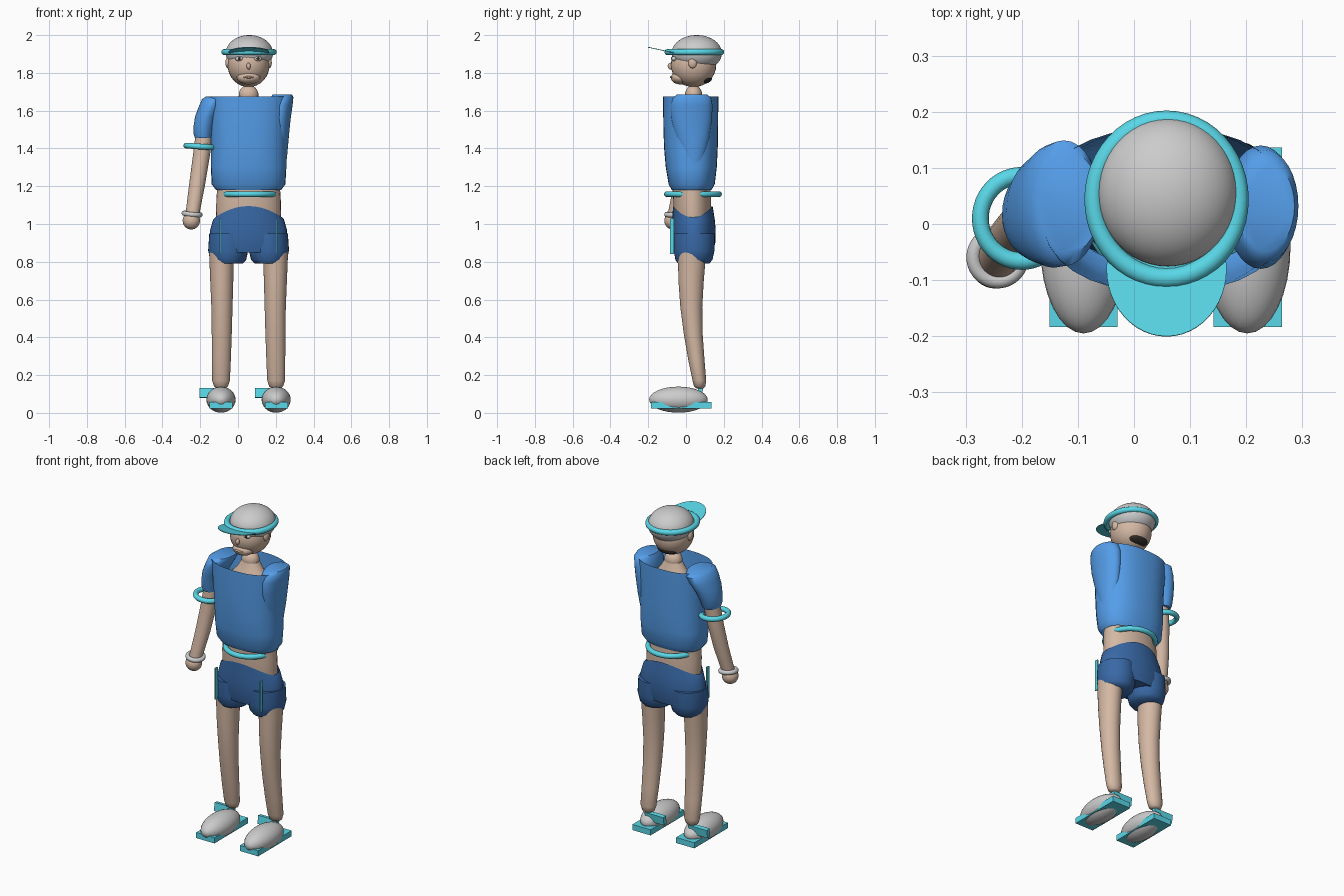
import bpy, bmesh
from math import sin, cos, pi, radians, copysign


def mat(name, rgb):
    m = bpy.data.materials.new(name)
    m.diffuse_color = (*rgb, 1)
    return m


SKIN = mat("skin", (0.66, 0.48, 0.37))
BLUE = mat("blue", (0.09, 0.34, 0.82))
NAVY = mat("navy", (0.04, 0.14, 0.38))
TEAL = mat("teal", (0.10, 0.68, 0.80))
DARK = mat("dark", (0.03, 0.025, 0.02))
WHITE = mat("white", (0.80, 0.80, 0.80))


def finish(name, m, smooth=True):
    o = bpy.context.object
    o.name = name
    o.data.materials.append(m)
    if smooth:
        bpy.ops.object.shade_smooth_by_angle(angle=radians(50))
    return o


def ball(name, loc, r, m, rot=(0, 0, 0), seg=32):
    bpy.ops.mesh.primitive_uv_sphere_add(segments=seg, ring_count=seg // 2, location=loc, rotation=rot)
    bpy.context.object.scale = r
    return finish(name, m)


def ring(name, loc, major, minor, m, rot=(0, 0, 0), sc=(1, 1, 1)):
    bpy.ops.mesh.primitive_torus_add(location=loc, rotation=rot, major_radius=major, minor_radius=minor,
                                     major_segments=48, minor_segments=12)
    bpy.context.object.scale = sc
    return finish(name, m)


def box(name, loc, size, m, rot=(0, 0, 0)):
    bpy.ops.mesh.primitive_cube_add(size=1, location=loc, rotation=rot)
    bpy.context.object.scale = size
    return finish(name, m, False)


def loft(name, rings, m, caps=(True, True), power=1.0, wave=0.0, n=32):
    """Skin horizontal elliptical rings (x, y, z, rx, ry), listed bottom to top."""
    bm = bmesh.new()
    loops = []
    for k, (x, y, z, rx, ry) in enumerate(rings):
        lp = []
        for i in range(n):
            a = 2 * pi * i / n
            c, s = cos(a), sin(a)
            dz = wave * s * s if k == len(rings) - 1 else 0
            lp.append(bm.verts.new((x + rx * copysign(abs(c) ** power, c),
                                    y + ry * copysign(abs(s) ** power, s), z + dz)))
        loops.append(lp)
    for a, b in zip(loops, loops[1:]):
        for i in range(n):
            j = (i + 1) % n
            bm.faces.new((a[i], a[j], b[j], b[i]))
    if caps[0]:
        bm.faces.new(loops[0][::-1])
    if caps[1]:
        bm.faces.new(loops[-1])
    me = bpy.data.meshes.new(name)
    bm.to_mesh(me)
    bm.free()
    o = bpy.data.objects.new(name, me)
    bpy.context.collection.objects.link(o)
    bpy.ops.object.select_all(action='DESELECT')
    o.select_set(True)
    bpy.context.view_layer.objects.active = o
    return finish(name, m)


CX = 0.056

# Head and face
ball("head", (CX, 0.04, 1.842), (0.111, 0.12, 0.117), SKIN)
ball("jaw", (CX, -0.03, 1.775), (0.062, 0.05, 0.036), SKIN)
ball("nose", (CX, -0.083, 1.836), (0.011, 0.014, 0.018), SKIN, seg=16)
ball("mouth", (CX, -0.073, 1.777), (0.03, 0.012, 0.007), SKIN, seg=16)
for side, s in (("left", -1), ("right", 1)):
    ball(side + "_ear", (CX + s * 0.109, 0.035, 1.853), (0.014, 0.023, 0.029), SKIN, seg=16)
    ball(side + "_eye", (CX + s * 0.05, -0.063, 1.875), (0.021, 0.014, 0.013), WHITE, seg=16)
    ball(side + "_pupil", (CX + s * 0.05, -0.073, 1.876), (0.008, 0.007, 0.008), DARK, seg=12)
ball("hair_patch", (CX, 0.102, 1.765), (0.06, 0.036, 0.022), DARK, rot=(radians(15), 0, 0))

# Cap: dome, band and tilted brim
ball("cap_dome", (0.06, 0.057, 1.905), (0.125, 0.133, 0.095), WHITE, seg=48)
ring("cap_band", (0.058, 0.044, 1.91), 0.13, 0.0165, TEAL, sc=(1, 1.08, 1))
bpy.ops.mesh.primitive_cylinder_add(vertices=48, radius=1, depth=1, location=(0.058, -0.08, 1.91),
                                    rotation=(radians(-12), 0, 0))
bpy.context.object.scale = (0.107, 0.123, 0.004)
finish("cap_brim", TEAL)

# Neck and bare torso
ball("neck", (CX, 0.04, 1.685), (0.052, 0.045, 0.05), SKIN)
loft("torso", [(CX, .04, .95, .165, .09), (CX, .035, 1.05, .172, .1), (CX, .033, 1.12, .171, .1),
               (CX, .03, 1.2, .166, .1), (CX, .03, 1.4, .15, .1), (CX, .035, 1.57, .14, .09),
               (CX, .04, 1.63, .08, .06), (CX, .04, 1.69, .045, .04)], SKIN)
ring("waist_band", (0.06, 0.037, 1.158), 0.138, 0.015, TEAL)

# Open-topped shirt with one sleeve and one empty shoulder
loft("shirt", [(CX, .03, 1.18, .172, .105), (CX, .03, 1.21, .195, .122), (CX, .028, 1.3, .2, .135),
               (CX, .026, 1.4, .2, .142), (.055, .025, 1.52, .205, .145), (.055, .025, 1.62, .215, .146),
               (.055, .025, 1.675, .22, .146)], BLUE, caps=(False, False), power=0.85)
loft("empty_shoulder", [(.215, .04, 1.28, .035, .04), (.217, .04, 1.36, .043, .06), (.219, .035, 1.46, .05, .09),
                        (.223, .03, 1.56, .056, .108), (.226, .03, 1.63, .063, .11),
                        (.234, .032, 1.67, .059, .1), (.234, .032, 1.685, .052, .08)], BLUE)
loft("sleeve", [(-.183, .012, 1.455, .045, .06), (-.184, .014, 1.475, .051, .068), (-.178, .018, 1.52, .057, .08),
                (-.165, .025, 1.57, .062, .095), (-.143, .032, 1.62, .065, .11),
                (-.125, .037, 1.66, .066, .112), (-.115, .038, 1.675, .055, .09)], BLUE)

# Arm, hand and bracelets
loft("arm", [(-.248, -.068, 1.0, .034, .034), (-.24, -.058, 1.06, .037, .037), (-.218, -.025, 1.2, .042, .042),
             (-.194, 0, 1.36, .045, .046), (-.178, .012, 1.48, .046, .048)], SKIN, n=24)
ball("hand", (-.247, -.07, 1.018), (.046, .045, .047), SKIN)
ring("arm_band", (-.2, .01, 1.41), .074, .015, TEAL, rot=(0, radians(4), 0), sc=(1, 1.03, 1))
ring("wrist_band", (-.243, -.059, 1.053), .043, .013, WHITE, rot=(radians(4), radians(6), 0))

# Shorts with leg openings and front stripes
loft("shorts", [(CX, .043, .85, .2, .1), (CX, .043, .9, .208, .112), (CX, .042, .97, .203, .115),
                (CX, .04, 1.025, .187, .112), (CX, .036, 1.035, .177, .105)], NAVY, caps=(True, False), wave=0.06)
for side, s in (("left", -1), ("right", 1)):
    x = CX + s * 0.108
    loft(side + "_shorts_leg", [(x, .04, .79, .075, .082), (x, .042, .81, .095, .098),
                                (x, .043, .86, .106, .108), (x, .043, .95, .1, .108)], NAVY)
    box(side + "_stripe", (CX + s * .15, -.074, .935), (.007, .02, .19), TEAL)

# Legs, shoes, soles and heel tabs
for side, s in (("left", -1), ("right", 1)):
    f = CX + s * 0.146
    loft(side + "_leg", [(f, .073, .13, .02, .018), (f, .072, .14, .037, .03), (f, .071, .17, .047, .036),
                         (f - s * .002, .055, .28, .05, .043), (f - s * .004, .038, .42, .053, .05),
                         (f - s * .005, .028, .56, .056, .058), (f - s * .004, .027, .7, .061, .067),
                         (f - s * .003, .032, .85, .066, .075)], SKIN)
    ball(side + "_shoe", (f, -.04, .07), (.077, .155, .069), WHITE)
    box(side + "_sole", (f + (.001 if s > 0 else 0), -.024, .041), (.122, .32, .034), TEAL)
    box(side + "_heel_tab", (f - .05, .074, .105), (.125, .025, .05), TEAL, rot=(radians(-8), 0, 0))
